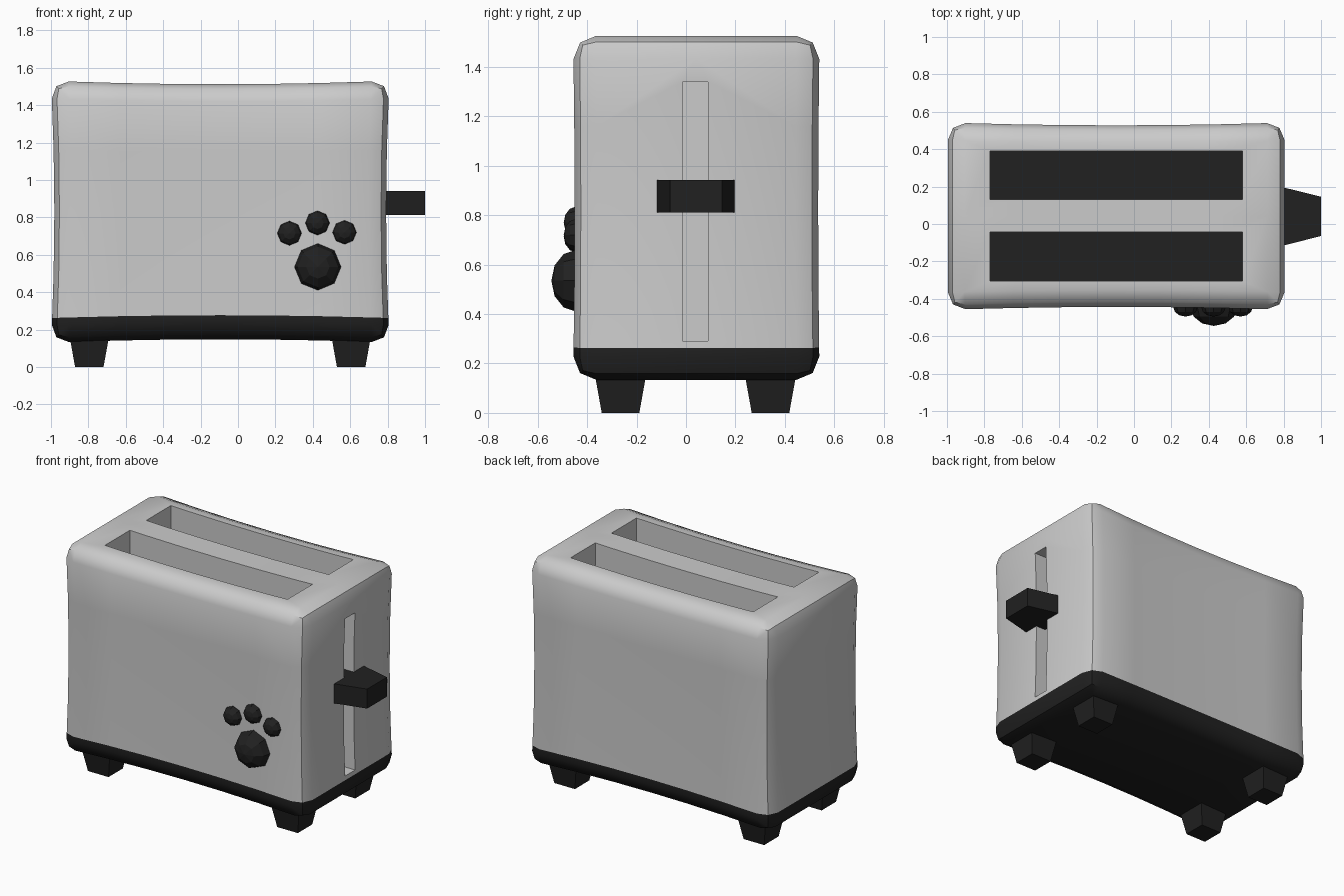
import bpy, bmesh
from mathutils import Vector, Matrix

if "Cube" in bpy.data.objects:
    bpy.data.objects.remove(bpy.data.objects["Cube"])


def material(name, rgb):
    m = bpy.data.materials.new(name)
    m.diffuse_color = (*rgb, 1)
    m.use_nodes = True
    m.node_tree.nodes["Principled BSDF"].inputs["Base Color"].default_value = m.diffuse_color
    return m


STEEL = material("light_grey", (0.6, 0.6, 0.6))
BLACK = material("black", (0.015, 0.015, 0.015))


def finish(bm, name, mats):
    bmesh.ops.recalc_face_normals(bm, faces=bm.faces)
    me = bpy.data.meshes.new(name)
    bm.to_mesh(me)
    bm.free()
    for m in mats:
        me.materials.append(m)
    ob = bpy.data.objects.new(name, me)
    bpy.context.collection.objects.link(ob)
    return ob


def box_bm(lo, hi):
    bm = bmesh.new()
    lo, hi = Vector(lo), Vector(hi)
    bmesh.ops.create_cube(bm, size=1)
    for v in bm.verts:
        v.co = (lo + hi) / 2 + v.co * (hi - lo)
    return bm


# Housing: rounded box with gently pinched sides and a dark lower band
C = Vector((-0.095, 0.042, 0.83))
H = Vector((0.905, 0.502, 0.70))
SEAM = 0.262
bm = box_bm(C - H, C + H)
bmesh.ops.bevel(bm, geom=bm.edges[:], offset=0.095, segments=2, profile=0.5, affect='EDGES')
cuts = [(0, C.x + H.x * t) for t in (-0.6, -0.3, 0, 0.3, 0.6)]
cuts += [(1, C.y)]
cuts += [(2, z) for z in (SEAM, 0.5, 0.83, 1.16)]
for axis, pos in cuts:
    co, no = Vector((0, 0, 0)), Vector((0, 0, 0))
    co[axis], no[axis] = pos, 1
    bmesh.ops.bisect_plane(bm, geom=bm.verts[:] + bm.edges[:] + bm.faces[:],
                           plane_co=co, plane_no=no)
for f in bm.faces:
    f.material_index = 1 if f.calc_center_median().z < SEAM else 0
for v in bm.verts:
    d = v.co - C
    u, w = d.x / H.x, d.z / H.z
    d.x *= 1 - 0.02 * (1 - w * w)
    d.y *= 1 - 0.03 * (1 - u * u) - 0.012 * (1 - w * w)
    d.z *= 1 - 0.026 * (1 - u * u)
    v.co = C + d
housing = finish(bm, "housing", [STEEL, BLACK])


# Cut the two bread slots (dark floors) and the lever groove
def cut(name, lo, hi, dark_floor):
    bm = box_bm(lo, hi)
    for f in bm.faces:
        if dark_floor and f.calc_center_median().z < lo[2] + 0.01:
            f.material_index = 1
    cutter = finish(bm, name, [STEEL, BLACK])
    cutter.hide_render = True
    mod = housing.modifiers.new(name, 'BOOLEAN')
    mod.operation = 'DIFFERENCE'
    mod.solver = 'EXACT'
    mod.object = cutter
    bpy.context.view_layer.objects.active = housing
    bpy.ops.object.modifier_apply(modifier=name)
    bpy.data.objects.remove(cutter)


cut("front_slot", (-0.77, -0.305, 0.29), (0.58, -0.042, 1.7), True)
cut("back_slot", (-0.77, 0.13, 0.29), (0.58, 0.39, 1.7), True)
cut("lever_groove", (0.70, -0.015, 0.29), (0.95, 0.09, 1.34), False)

bpy.ops.object.select_all(action='DESELECT')
housing.select_set(True)
bpy.context.view_layer.objects.active = housing
bpy.ops.object.shade_smooth_by_angle(angle=0.8)

# Feet: square blocks narrowing downward
for side, x in (("left", -0.795), ("right", 0.605)):
    for end, y in (("front", -0.265), ("back", 0.342)):
        bm = box_bm((x - 0.1, y - 0.1, 0), (x + 0.1, y + 0.1, 0.2))
        for v in bm.verts:
            s = 0.76 if v.co.z < 0.1 else 1.12
            v.co.x = x + (v.co.x - x) * s
            v.co.y = y + (v.co.y - y) * s
        finish(bm, f"{end}_{side}_foot", [BLACK])

# Lever: block narrowing outward
bm = box_bm((0.72, -0.135, 0.812), (1.0, 0.215, 0.942))
for v in bm.verts:
    if v.co.x > 0.9:
        v.co.y = 0.042 + (v.co.y - 0.042) * 0.6
finish(bm, "lever", [BLACK])


# Paw badge: faceted flattened domes on the front
def pad(name, x, z, r, depth):
    bm = bmesh.new()
    bmesh.ops.create_uvsphere(bm, u_segments=8, v_segments=6, radius=1)
    turn = Matrix.Rotation(1.5707963, 4, 'X')
    for v in bm.verts:
        p = turn @ v.co
        v.co = Vector((x + p.x * r, -0.445 + p.y * depth, z + p.z * r))
    finish(bm, name, [BLACK])


pad("paw_palm", 0.427, 0.535, 0.125, 0.10)
for i, (x, z) in enumerate(((0.275, 0.715), (0.425, 0.77), (0.57, 0.72))):
    pad(f"paw_toe_{i + 1}", x, z, 0.065, 0.05)
